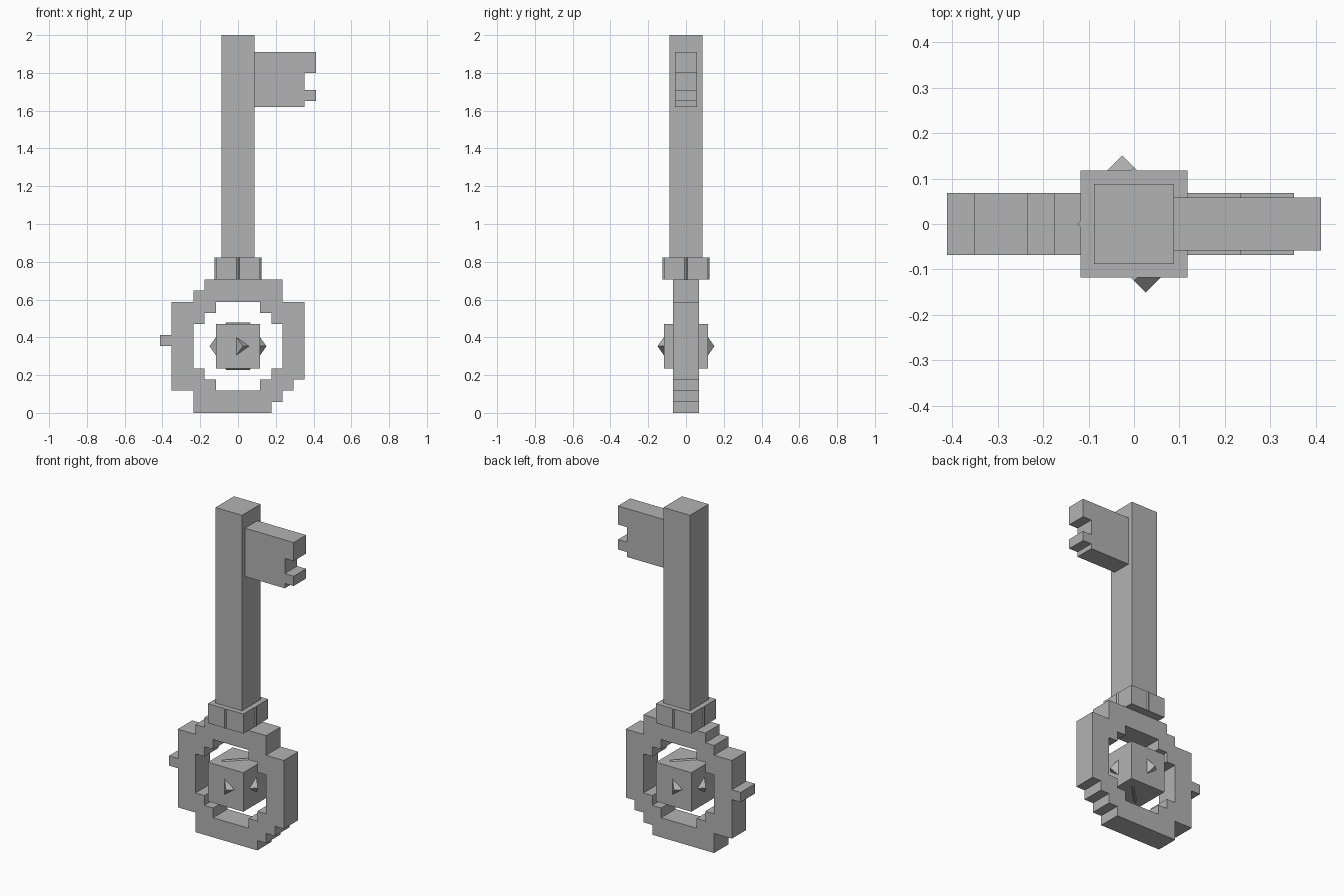
import bpy, math
from mathutils import Matrix

if "Cube" in bpy.data.objects:
    bpy.data.objects.remove(bpy.data.objects["Cube"])

U = 2 / 34  # the model sits on a grid of 34 units in height

grey = bpy.data.materials.new("plain_grey")
grey.diffuse_color = (0.45, 0.45, 0.45, 1)
grey.use_nodes = True
grey.node_tree.nodes["Principled BSDF"].inputs["Base Color"].default_value = grey.diffuse_color


def box(name, size, z, rot=(0, 0, 0)):
    """Box centred on the axis at height z; size and z in grid units."""
    bpy.ops.mesh.primitive_cube_add(size=1)
    ob = bpy.context.object
    ob.name = name
    ob.data.transform(Matrix.Diagonal([s * U for s in size] + [1]))
    ob.location = (0, 0, z * U)
    ob.rotation_euler = [math.radians(a) for a in rot]
    ob.data.materials.append(grey)
    return ob


def plate(name, outlines, half_depth):
    """Upright plate from closed x/z outlines (inner ones become holes)."""
    cu = bpy.data.curves.new(name, 'CURVE')
    cu.dimensions = '2D'
    cu.fill_mode = 'BOTH'
    cu.extrude = half_depth
    for pts in outlines:
        sp = cu.splines.new('POLY')
        sp.points.add(len(pts) - 1)
        for p, (x, z) in zip(sp.points, pts):
            p.co = (x * U, z * U, 0, 1)
        sp.use_cyclic_u = True
    ob = bpy.data.objects.new(name, cu)
    bpy.context.collection.objects.link(ob)
    ob.rotation_euler.x = math.pi / 2
    bpy.ops.object.select_all(action='DESELECT')
    ob.select_set(True)
    bpy.context.view_layer.objects.active = ob
    bpy.ops.object.convert(target='MESH')
    ob = bpy.context.object
    ob.data.materials.clear()
    ob.data.materials.append(grey)
    for f in ob.data.polygons:
        f.use_smooth = False
    return ob


# Shaft and collar (the collar is two boxes turned 45 degrees to each other)
box("shaft", (3, 3, 20), 24)
box("collar", (4, 4, 2), 13)
box("collar_turned", (3, 3, 2), 13, (0, 0, 45))

# Stepped bow with a hole and a small side knob
outer = [(-4, 0), (3, 0), (3, 1), (4, 1), (4, 2), (5, 2), (5, 3), (6, 3),
         (6, 10), (4, 10), (4, 12), (-3, 12), (-3, 11), (-4, 11), (-4, 10),
         (-6, 10), (-6, 7), (-7, 7), (-7, 6), (-6, 6), (-6, 2), (-4, 2)]
quarter = [(4, 2), (3, 2), (3, 3), (2, 3), (2, 4)]
hole = (quarter + [(-x, z) for x, z in reversed(quarter)]
        + [(-x, -z) for x, z in quarter]
        + [(x, -z) for x, z in reversed(quarter)])
plate("bow", [outer, [(x, z + 6) for x, z in hole]], 0.0685)

# Notched bit near the top of the shaft
plate("bit", [[(1.4, 27.55), (6, 27.55), (6, 28.05), (7, 28.05), (7, 29.05),
               (6, 29.05), (6, 30.6), (7, 30.6), (7, 32.5), (1.4, 32.5)]], U)

# Floating core: a cube with a tilted cube whose corners poke through
box("core", (4, 4, 4), 6)
box("core_tilted", (3, 3, 3), 6, (45, 0, 45))
